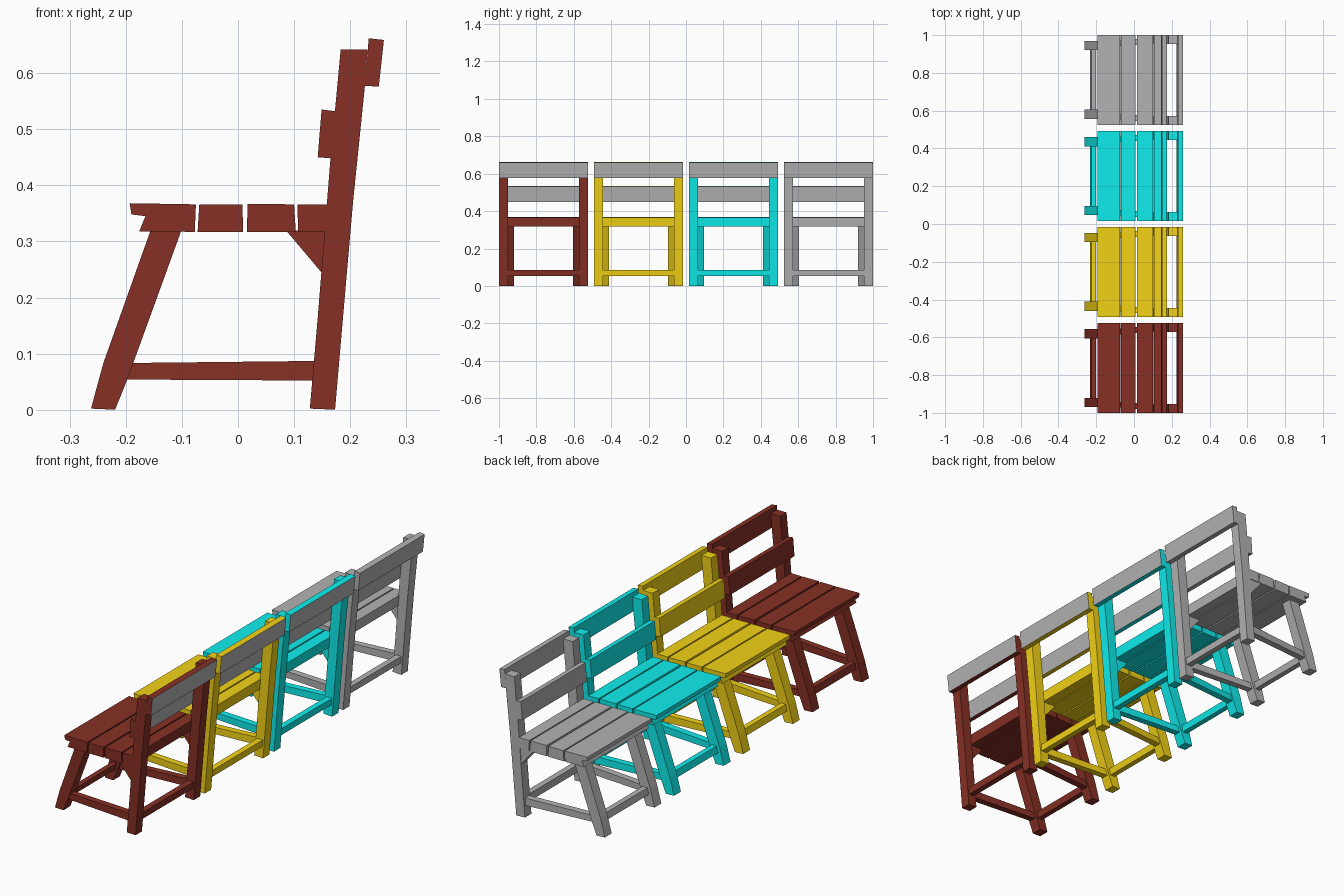
import bpy

if "Cube" in bpy.data.objects:
    bpy.data.objects.remove(bpy.data.objects["Cube"])

W = 0.2375  # half width of one chair


def material(name, rgb):
    m = bpy.data.materials.new(name)
    m.diffuse_color = (*rgb, 1)
    m.use_nodes = True
    m.node_tree.nodes["Principled BSDF"].inputs["Base Color"].default_value = m.diffuse_color
    return m


GREY = material("grey_paint", (0.45, 0.45, 0.45))


def prism(name, profile, y0, y1, mat, slope=0.0, grey_edge=None):
    """Extrude an xz profile from y0 to y1; slope skews y along x."""
    n = len(profile)
    verts = [(x, y + slope * x, z) for y in (y0, y1) for x, z in profile]
    faces = [tuple(range(n)), tuple(range(2 * n - 1, n - 1, -1))]
    faces += [(i, i + n, (i + 1) % n + n, (i + 1) % n) for i in range(n)]
    if y0 > y1:
        faces = [f[::-1] for f in faces]
    me = bpy.data.meshes.new(name)
    me.from_pydata(verts, [], faces)
    me.materials.append(mat)
    if grey_edge is not None:
        me.materials.append(GREY)
        me.polygons[2 + grey_edge].material_index = 1
    ob = bpy.data.objects.new(name, me)
    bpy.context.collection.objects.link(ob)


# Side profiles, counter-clockwise in xz
FRONT_LEG = [(-0.262, 0.002), (-0.219, 0), (-0.198, 0.052), (-0.10, 0.322),
             (-0.155, 0.322), (-0.240, 0.083)]
BACK_POST = [(0.128, 0.002), (0.173, 0), (0.187, 0.163), (0.205, 0.37),
             (0.226, 0.575), (0.231, 0.642), (0.183, 0.642), (0.165, 0.45),
             (0.142, 0.163)]
BRACE = [(0.086, 0.319), (0.151, 0.242), (0.157, 0.319)]
SIDE_BAR = [(-0.225, 0.054), (0.140, 0.052), (0.144, 0.087), (-0.22, 0.083)]
FRONT_BAR = [(-0.232, 0.054), (-0.207, 0.054), (-0.200, 0.084), (-0.225, 0.084)]
BACK_BAR = [(0.142, 0.054), (0.170, 0.054), (0.173, 0.086), (0.145, 0.086)]
SLATS = [
    [(-0.176, 0.318), (-0.077, 0.317), (-0.075, 0.366), (-0.193, 0.368),
     (-0.190, 0.348), (-0.165, 0.345)],
    [(-0.072, 0.317), (0.009, 0.317), (0.008, 0.366), (-0.069, 0.366)],
    [(0.016, 0.317), (0.103, 0.317), (0.100, 0.366), (0.017, 0.367)],
    [(0.107, 0.317), (0.157, 0.317), (0.161, 0.366), (0.106, 0.366)],
]
LOW_RAIL = [(0.142, 0.45), (0.166, 0.448), (0.174, 0.532), (0.149, 0.535)]
TOP_RAIL = [(0.226, 0.577), (0.251, 0.576), (0.260, 0.659), (0.233, 0.662)]


def chair(colour, c, mat):
    # Legs, braces and side stretchers, mirrored on both sides
    for side, s in (("left", -1), ("right", 1)):
        tag = f"{colour}_{side}_"
        prism(tag + "front_leg", FRONT_LEG, c + s * (W - 0.08), c + s * (W - 0.03), mat)
        prism(tag + "back_post", BACK_POST, c + s * (W - 0.047), c + s * W, mat)
        prism(tag + "brace", BRACE, c + s * (W - 0.042), c + s * (W - 0.003), mat)
        prism(tag + "side_stretcher", SIDE_BAR, c + s * (W - 0.053), c + s * (W - 0.022),
              mat, slope=s * 0.079)
    # Cross stretchers
    prism(colour + "_front_stretcher", FRONT_BAR, c - W + 0.06, c + W - 0.06, mat)
    prism(colour + "_back_stretcher", BACK_BAR, c - W + 0.04, c + W - 0.04, mat)
    # Seat slats
    for i, p in enumerate(SLATS):
        prism(f"{colour}_seat_slat_{i + 1}", p, c - W, c + W, mat)
    # Back rails with unpainted rear faces
    prism(colour + "_lower_back_rail", LOW_RAIL, c - W, c + W, mat, grey_edge=1)
    prism(colour + "_top_back_rail", TOP_RAIL, c - W, c + W, mat, grey_edge=1)


# Row of four chairs
chair("red", -0.7625, material("red_paint", (0.24, 0.03, 0.018)))
chair("yellow", -0.254, material("yellow_paint", (0.9, 0.65, 0.008)))
chair("cyan", 0.254, material("cyan_paint", (0.005, 0.85, 0.85)))
chair("grey", 0.7625, GREY)
